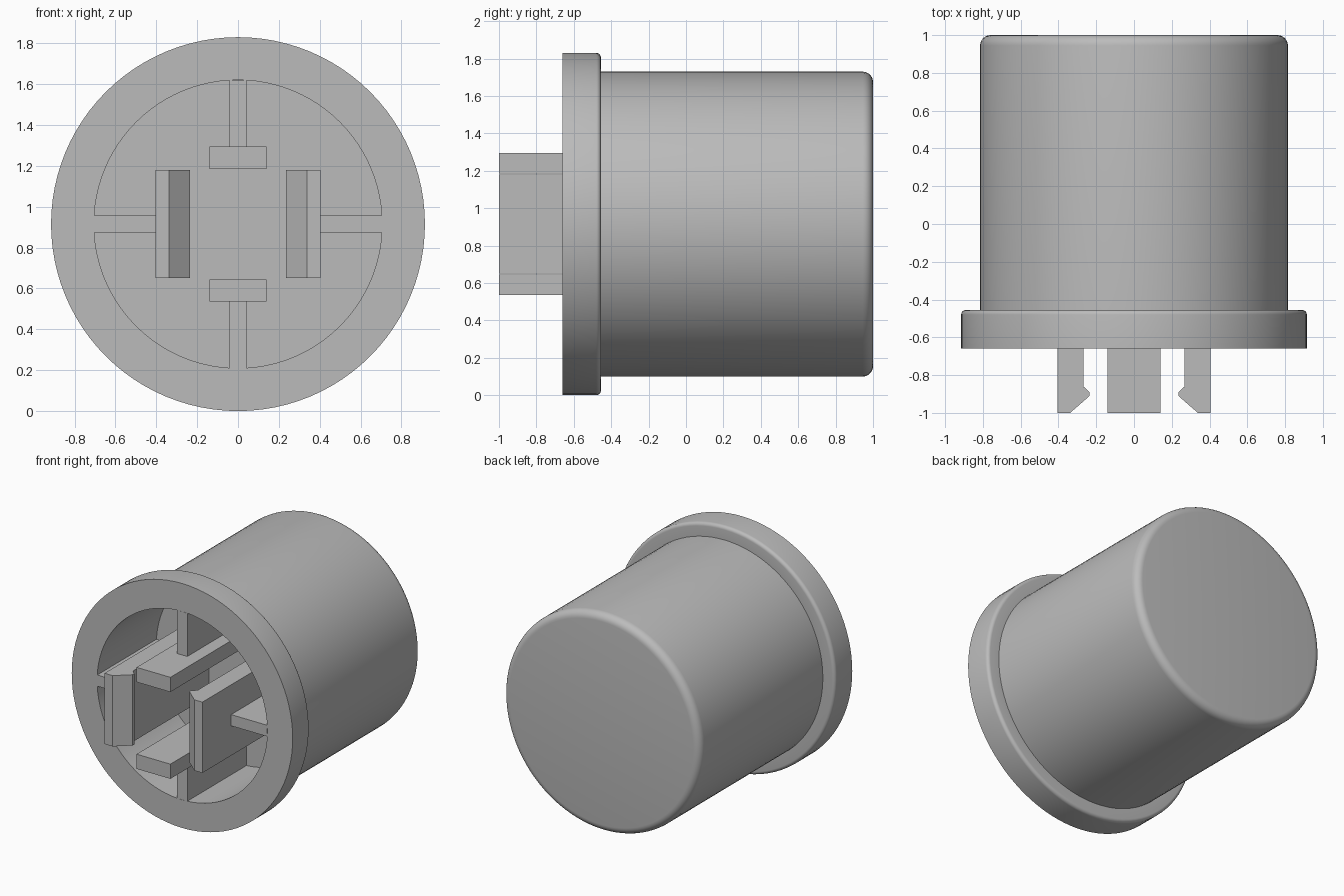
import bpy, bmesh, math
from mathutils import Vector, Matrix

if "Cube" in bpy.data.objects:
    bpy.data.objects.remove(bpy.data.objects["Cube"], do_unlink=True)

AXIS_Z = 0.915    # height of the cap's axis
RIM_Y = -0.66     # front face of the flange
FLOOR_Y = 0.04    # bottom of the cavity
BORE = 0.705      # cavity radius

grey = bpy.data.materials.new("plain grey plastic")
grey.use_nodes = True
grey.diffuse_color = (0.5, 0.5, 0.5, 1)
grey.node_tree.nodes["Principled BSDF"].inputs["Base Color"].default_value = (0.5, 0.5, 0.5, 1)


def finish(name, bm, smooth=False):
    bmesh.ops.recalc_face_normals(bm, faces=bm.faces)
    mesh = bpy.data.meshes.new(name)
    bm.to_mesh(mesh)
    bm.free()
    mesh.materials.append(grey)
    obj = bpy.data.objects.new(name, mesh)
    obj.location.z = AXIS_Z
    bpy.context.collection.objects.link(obj)
    if smooth:
        bpy.ops.object.select_all(action='DESELECT')
        obj.select_set(True)
        bpy.context.view_layer.objects.active = obj
        bpy.ops.object.shade_smooth_by_angle(angle=math.radians(30))
    return obj


def fillet(r, y, size, steps=6):
    """Quarter round on an outer, rear-facing corner, from cap to side."""
    return [(r - size + size * math.sin(a), y - size + size * math.cos(a))
            for a in (math.pi / 2 * i / steps for i in range(steps + 1))]


def extruded(name, outline, low, high, turn=0.0):
    """Extrude an (x, y) outline in z, then turn it about the cap's axis."""
    bm = bmesh.new()
    face = bm.faces.new([bm.verts.new((x, y, low)) for x, y in outline])
    res = bmesh.ops.extrude_face_region(bm, geom=[face])
    top = [v for v in res["geom"] if isinstance(v, bmesh.types.BMVert)]
    bmesh.ops.translate(bm, verts=top, vec=(0, 0, high - low))
    bmesh.ops.rotate(bm, verts=bm.verts, cent=(0, 0, 0), matrix=Matrix.Rotation(turn, 3, 'Y'))
    return finish(name, bm)


# Hollow round cap with its flange, turned from one profile
profile = ([(0, 1.0)] + fillet(0.815, 1.0, 0.055) + [(0.815, -0.455)]
           + fillet(0.915, -0.455, 0.025)
           + [(0.915, RIM_Y), (BORE, RIM_Y), (BORE, FLOOR_Y), (0, FLOOR_Y)])
bm = bmesh.new()
points = [bm.verts.new((r, y, 0)) for r, y in profile]
edges = [bm.edges.new(pair) for pair in zip(points, points[1:])]
bmesh.ops.spin(bm, geom=points + edges, cent=(0, 0, 0), axis=(0, 1, 0),
               angle=math.tau, steps=96)
bmesh.ops.remove_doubles(bm, verts=bm.verts, dist=0.0001)
finish("cap_body", bm, smooth=True)

# Hooked clips on both sides, and straight tabs above and below
hook = [(0.405, FLOOR_Y), (0.405, -1), (0.338, -1), (0.235, -0.91),
        (0.235, -0.89), (0.268, -0.86), (0.268, FLOOR_Y)]
tab = [(0.38, FLOOR_Y), (0.38, -1), (0.27, -1), (0.27, FLOOR_Y)]
for side, turn in (("left", 0), ("right", math.pi)):
    extruded(side + "_clip", hook, -0.265, 0.265, turn)
for side, turn in (("lower", math.pi / 2), ("upper", -math.pi / 2)):
    extruded(side + "_tab", tab, -0.14, 0.14, turn)

# Ribs joining the clips and tabs to the cavity wall
for side, start, turn in (("left", 0.405, 0), ("lower", 0.38, math.pi / 2),
                          ("right", 0.405, math.pi), ("upper", 0.38, -math.pi / 2)):
    rib = [(start, FLOOR_Y), (start, RIM_Y), (0.704, RIM_Y), (0.704, FLOOR_Y)]
    extruded(side + "_rib", rib, -0.042, 0.042, turn)
